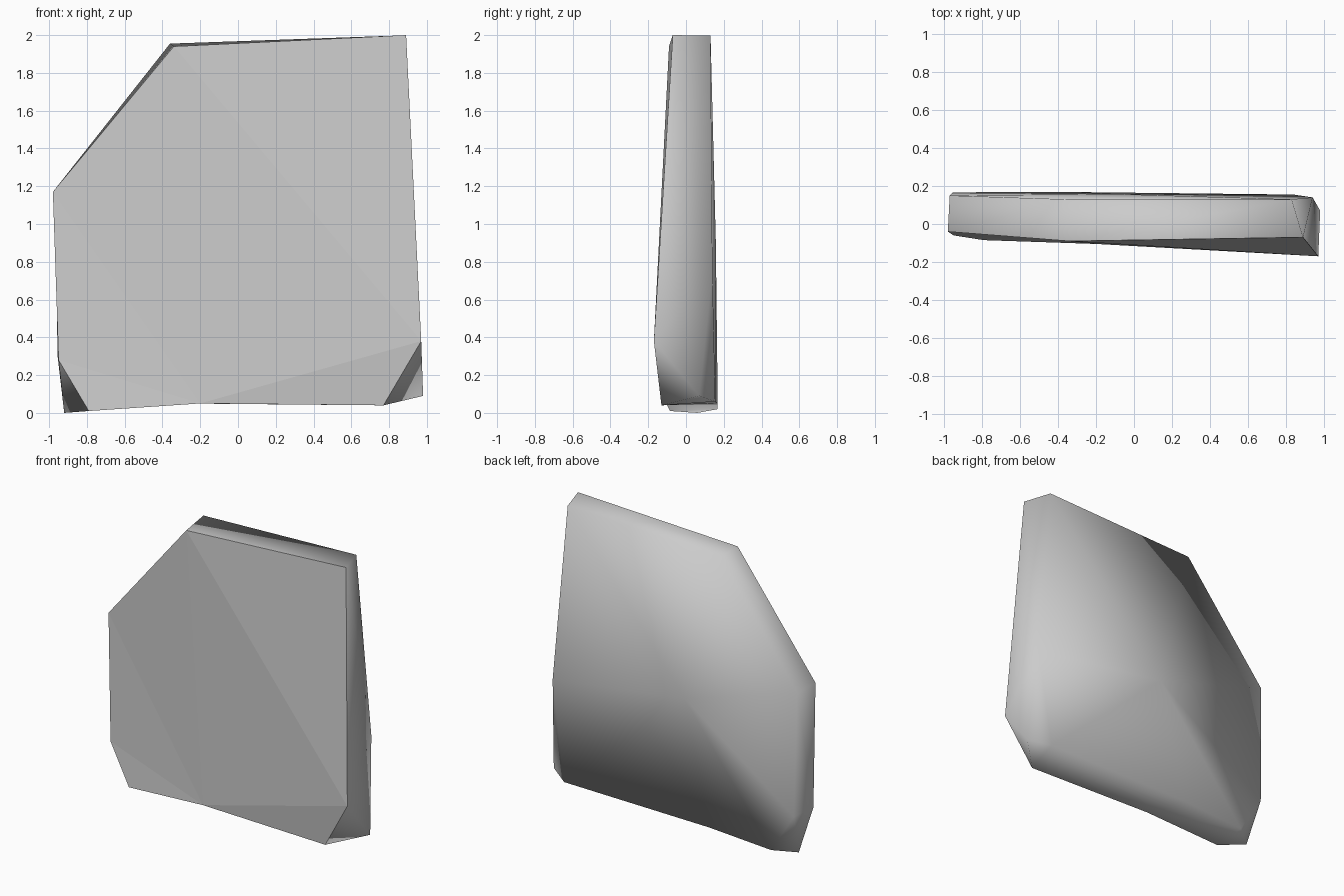
import bpy
import bmesh

cube = bpy.data.objects.get("Cube")
if cube:
    bpy.data.objects.remove(cube, do_unlink=True)

# Grey stone material
stone = bpy.data.materials.new("grey_stone")
stone.use_nodes = True
grey = (0.6, 0.6, 0.6, 1)
stone.diffuse_color = grey
stone.node_tree.nodes["Principled BSDF"].inputs["Base Color"].default_value = grey

# Matching front and back outlines, clockwise from the left upper corner
front_outline = [(-.98, -.04, 1.17), (-.34, -.09, 1.94), (.89, -.07, 2), (.97, -.17, .38),
                 (.77, -.13, .04), (-.2, -.105, .05), (-.79, -.085, .01), (-.95, -.06, .28)]
back_outline = [(-.97, .15, 1.17), (-.36, .13, 1.955), (.83, .13, 1.997), (.94, .14, .75),
                (.84, .155, .06), (-.3, .168, .05), (-.78, .168, .02), (-.955, .165, .3)]
# Chipped corners stick out from these side panels
corner_tips = {3: (.98, .07, .09), 6: (-.92, .06, 0)}
back_middle = (-.1, .158, .9)

bm = bmesh.new()
front = [bm.verts.new(p) for p in front_outline]
back = [bm.verts.new(p) for p in back_outline]
middle = bm.verts.new(back_middle)

# Flat front
front_face = bm.faces.new(front)
count = len(front)
for i in range(count):
    j = (i + 1) % count
    # Gently domed back
    bm.faces.new((back[i], back[j], middle))
    # Sides, fanned around a tip at the chipped corners
    panel = [front[i], back[i], back[j], front[j]]
    if i in corner_tips:
        tip = bm.verts.new(corner_tips[i])
        for a, b in zip(panel, panel[1:] + panel[:1]):
            bm.faces.new((a, b, tip))
    else:
        bm.faces.new((panel[0], panel[1], panel[2]))
        bm.faces.new((panel[0], panel[2], panel[3]))
bmesh.ops.recalc_face_normals(bm, faces=bm.faces)

# Smooth stone with a crisp front rim
for face in bm.faces:
    face.smooth = face is not front_face
for edge in front_face.edges:
    edge.smooth = False
bmesh.ops.triangulate(bm, faces=[front_face])

mesh = bpy.data.meshes.new("stone_slab")
bm.to_mesh(mesh)
bm.free()
mesh.materials.append(stone)
slab = bpy.data.objects.new("stone_slab", mesh)
bpy.context.collection.objects.link(slab)
